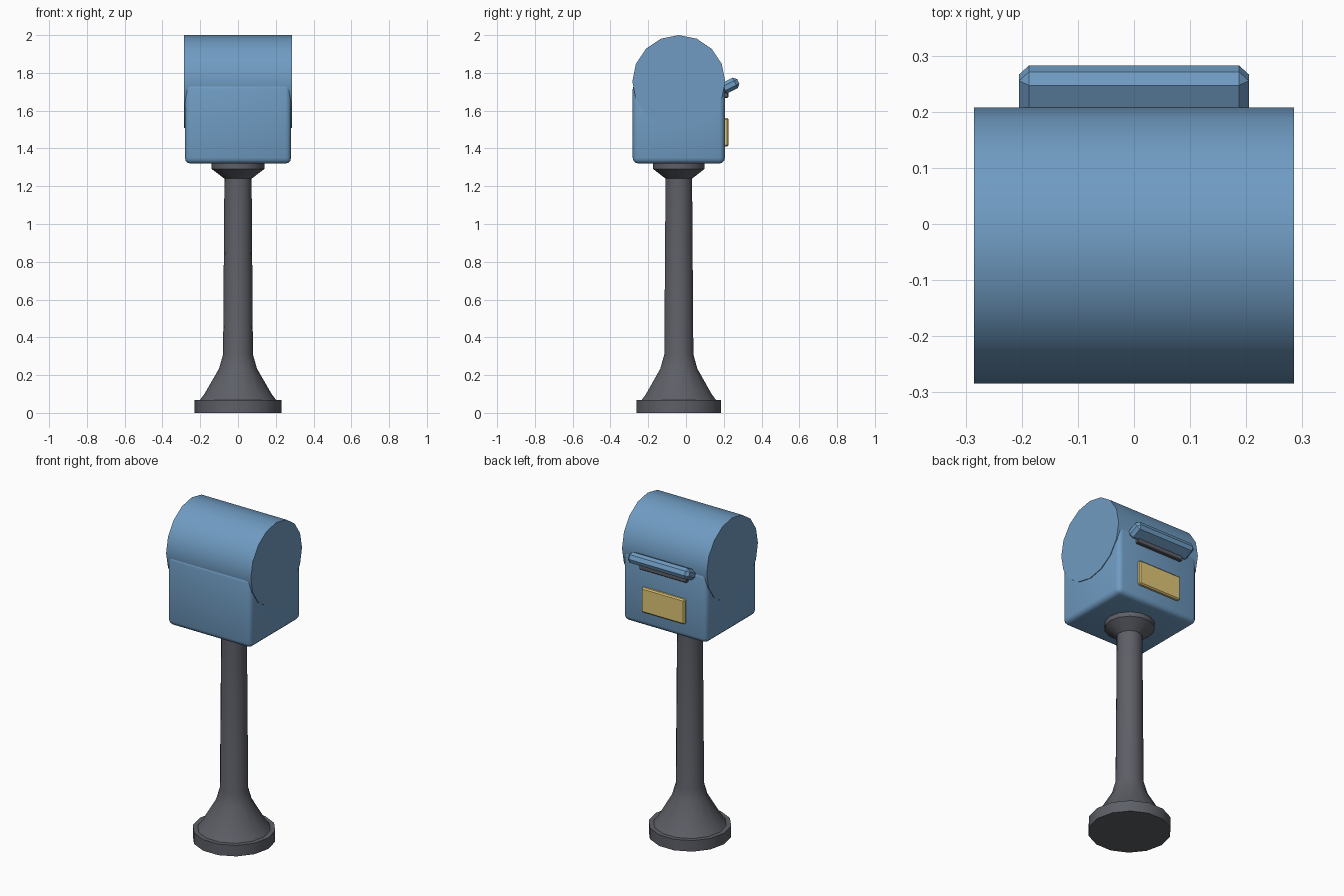
import bpy, bmesh, math

if "Cube" in bpy.data.objects:
    bpy.data.objects.remove(bpy.data.objects["Cube"], do_unlink=True)

CY = -0.038  # axis of the post and body


def material(name, rgb):
    m = bpy.data.materials.new(name)
    m.use_nodes = True
    m.diffuse_color = (*rgb, 1)
    m.node_tree.nodes["Principled BSDF"].inputs["Base Color"].default_value = (*rgb, 1)
    return m


blue = material("blue paint", (0.16, 0.33, 0.54))
iron = material("dark iron", (0.11, 0.115, 0.135))
brass = material("brass", (0.74, 0.57, 0.18))


def finish(obj, name, mat, angle=None):
    obj.name = name
    obj.data.materials.append(mat)
    if angle:
        bpy.ops.object.select_all(action='DESELECT')
        obj.select_set(True)
        bpy.context.view_layer.objects.active = obj
        bpy.ops.object.shade_smooth_by_angle(angle=math.radians(angle))
    return obj


def box(name, mat, loc, size, bevel, segments=1, tilt=0, angle=None):
    bpy.ops.mesh.primitive_cube_add(size=1, location=loc, rotation=(tilt, 0, 0))
    obj = bpy.context.object
    obj.scale = size
    bpy.ops.object.transform_apply(location=False, rotation=False, scale=True)
    bm = bmesh.new()
    bm.from_mesh(obj.data)
    bmesh.ops.bevel(bm, geom=bm.edges[:], offset=bevel, segments=segments,
                    profile=0.5, affect='EDGES')
    bm.to_mesh(obj.data)
    bm.free()
    return finish(obj, name, mat, angle)


def lathe(name, mat, profile, sides, angle):
    bm = bmesh.new()
    rings = []
    for r, z in profile:
        rings.append([bm.verts.new((r * math.cos(math.tau * i / sides),
                                    r * math.sin(math.tau * i / sides), z))
                      for i in range(sides)])
    for low, high in zip(rings, rings[1:]):
        for i in range(sides):
            j = (i + 1) % sides
            bm.faces.new((low[i], low[j], high[j], high[i]))
    bm.faces.new(rings[0][::-1])
    bm.faces.new(rings[-1])
    mesh = bpy.data.meshes.new(name)
    bm.to_mesh(mesh)
    bm.free()
    obj = bpy.data.objects.new(name, mesh)
    bpy.context.collection.objects.link(obj)
    obj.location.y = CY
    return finish(obj, name, mat, angle)


# Post: foot disc, flared skirt, shaft and collar
lathe("post", iron, [(0.23, 0), (0.23, 0.067), (0.203, 0.067), (0.178, 0.1),
                     (0.1, 0.235), (0.079, 0.31), (0.072, 1.24),
                     (0.14, 1.292), (0.14, 1.33)], 14, 40)

# Body: rounded box under a barrel roof
box("body", blue, (0, CY, 1.5325), (0.562, 0.488, 0.425), 0.03, 3, angle=40)
bpy.ops.mesh.primitive_cylinder_add(vertices=16, radius=0.246, depth=0.57,
                                    location=(0, CY, 1.754),
                                    rotation=(0, math.pi / 2, 0))
finish(bpy.context.object, "barrel_roof", blue, 40)

# Back: tilted hood, slot and label plate
box("slot_hood", blue, (0, 0.232, 1.733), (0.41, 0.1, 0.062), 0.018,
    tilt=math.radians(26))
box("letter_slot", iron, (0, 0.207, 1.69), (0.32, 0.034, 0.045), 0.004)
box("label_plate", brass, (0, 0.207, 1.486), (0.29, 0.036, 0.15), 0.007)
